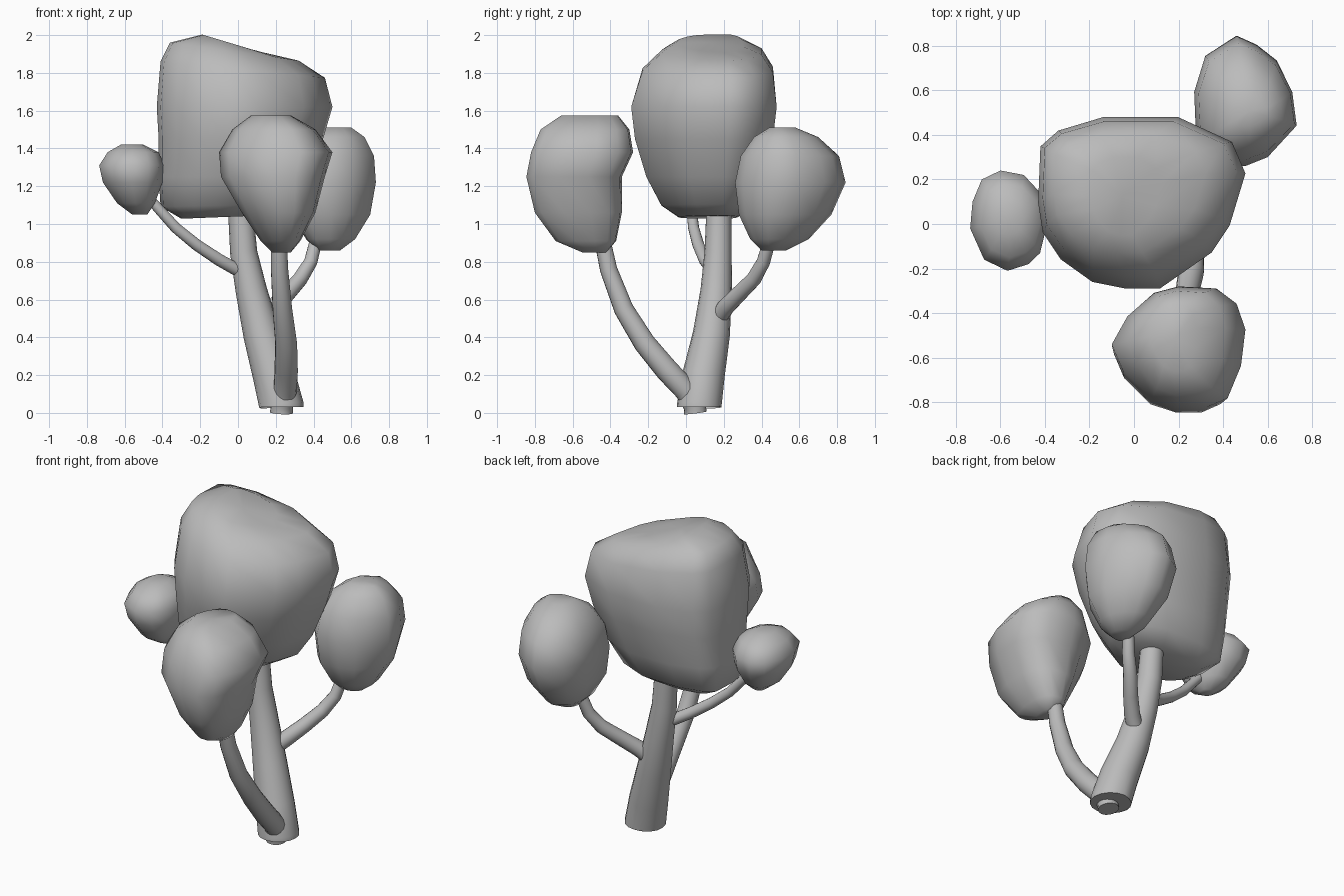
import bpy, bmesh, math
from mathutils import Vector

cube = bpy.data.objects.get("Cube")
if cube:
    bpy.data.objects.remove(cube, do_unlink=True)

# One plain grey for the whole tree
grey = bpy.data.materials.new("plain_grey")
grey.use_nodes = True
colour = (0.5, 0.5, 0.5, 1)
grey.diffuse_color = colour
grey.node_tree.nodes["Principled BSDF"].inputs["Base Color"].default_value = colour


def finish(obj, angle):
    """Give the part its material and smooth shading."""
    obj.data.materials.clear()
    obj.data.materials.append(grey)
    bpy.ops.object.select_all(action="DESELECT")
    obj.select_set(True)
    bpy.context.view_layer.objects.active = obj
    bpy.ops.object.shade_smooth_by_angle(angle=math.radians(angle))


def foliage(name, outline, levels):
    """Loft a plan outline through levels of (z, tilt, x0, x1, y0, y1)."""
    xs, ys = zip(*outline)
    unit = [((x - min(xs)) / (max(xs) - min(xs)), (y - min(ys)) / (max(ys) - min(ys)))
            for x, y in outline]
    bm = bmesh.new()
    rings = []
    for z, tilt, x0, x1, y0, y1 in levels:
        ring = []
        for u, v in unit:
            x, y = x0 + u * (x1 - x0), y0 + v * (y1 - y0)
            ring.append(bm.verts.new((x, y, z + tilt * x)))
        rings.append(ring)
    n = len(outline)
    for low, high in zip(rings, rings[1:]):
        for i in range(n):
            j = (i + 1) % n
            bm.faces.new((low[i], low[j], high[j], high[i]))
    # close both ends with fans
    for ring in (rings[0], rings[-1]):
        centre = bm.verts.new(sum((v.co for v in ring), Vector()) / n)
        for i in range(n):
            bm.faces.new((ring[i], ring[(i + 1) % n], centre))
    bmesh.ops.recalc_face_normals(bm, faces=bm.faces)
    mesh = bpy.data.meshes.new(name)
    bm.to_mesh(mesh)
    bm.free()
    obj = bpy.data.objects.new(name, mesh)
    bpy.context.collection.objects.link(obj)
    finish(obj, 80)


def limb(name, points):
    """Tapered, capped tube through (x, y, z, radius) points."""
    curve = bpy.data.curves.new(name, "CURVE")
    curve.dimensions = "3D"
    curve.bevel_depth = 1
    curve.bevel_resolution = 6
    curve.use_fill_caps = True
    spline = curve.splines.new("POLY")
    spline.points.add(len(points) - 1)
    for point, (x, y, z, radius) in zip(spline.points, points):
        point.co = (x, y, z, 1)
        point.radius = radius
    obj = bpy.data.objects.new(name, curve)
    bpy.context.collection.objects.link(obj)
    bpy.ops.object.select_all(action="DESELECT")
    obj.select_set(True)
    bpy.context.view_layer.objects.active = obj
    bpy.ops.object.convert(target="MESH")
    finish(bpy.context.object, 50)


# Trunk and branches
limb("trunk", [(.23, .07, .03, .118), (.23, .07, .04, .118), (.19, .093, .2, .112),
               (.125, .135, .42, .098), (.07, .16, .65, .083), (.03, .17, .85, .072),
               (.01, .175, 1.12, .065)])
limb("front_branch", [(.23, .05, 0, .06), (.232, .045, .04, .06), (.25, 0, .12, .062),
                      (.255, -.1, .225, .062), (.255, -.22, .37, .058),
                      (.235, -.33, .55, .052), (.22, -.41, .76, .046),
                      (.215, -.45, .95, .042)])
limb("back_branch", [(.13, .17, .5, .045), (.19, .21, .56, .046), (.26, .28, .63, .043),
                     (.33, .36, .71, .04), (.385, .41, .8, .036), (.42, .45, .94, .033)])
limb("side_branch", [(-.01, .14, .76, .034), (-.1, .1, .81, .033), (-.22, .065, .89, .031),
                     (-.33, .04, .98, .029), (-.42, .03, 1.08, .027), (-.49, .03, 1.16, .025)])

# Main crown, sloping down towards +x at the top
foliage("main_crown",
        [(-.41, .35), (-.33, .42), (-.13, .48), (.2, .48), (.44, .37), (.5, .23), (.43, 0),
         (.35, -.12), (.12, -.28), (-.03, -.28), (-.18, -.25), (-.32, -.15), (-.4, -.03),
         (-.42, .1)],
        [(1.04, .04, -.3, .16, -.04, .27), (1.1, .02, -.41, .27, -.13, .36),
         (1.25, 0, -.42, .37, -.21, .41), (1.45, 0, -.42, .45, -.27, .46),
         (1.62, 0, -.43, .5, -.29, .48), (1.82, -.1, -.41, .46, -.23, .46),
         (1.91, -.14, -.36, .32, -.13, .4), (1.946, -.3, -.19, .12, -.05, .3)])

# Front cluster
foliage("front_cluster",
        [(-.1, -.55), (-.03, -.42), (.09, -.31), (.2, -.28), (.37, -.29), (.46, -.36),
         (.5, -.48), (.48, -.65), (.42, -.8), (.33, -.84), (.2, -.84), (.08, -.8), (-.05, -.67)],
        [(.85, 0, .18, .28, -.55, -.42), (.91, 0, .12, .33, -.69, -.37),
         (1.06, 0, .02, .41, -.8, -.34), (1.25, 0, -.09, .46, -.845, -.34),
         (1.38, 0, -.1, .5, -.82, -.28), (1.5, 0, -.03, .41, -.77, -.3),
         (1.575, 0, .07, .28, -.66, -.36)])

# Back cluster
foliage("back_cluster",
        [(.46, .85), (.55, .81), (.64, .74), (.71, .6), (.73, .45), (.6, .31), (.5, .27),
         (.36, .27), (.28, .36), (.27, .6), (.32, .76)],
        [(.86, 0, .42, .54, .4, .53), (.92, 0, .36, .62, .34, .65),
         (1.05, 0, .29, .7, .28, .77), (1.22, 0, .27, .73, .26, .845),
         (1.36, 0, .29, .72, .29, .81), (1.46, 0, .36, .67, .36, .7),
         (1.51, 0, .44, .6, .44, .58)])

# Small side cluster
foliage("side_cluster",
        [(-.57, -.21), (-.67, -.16), (-.73, -.02), (-.72, .1), (-.68, .2), (-.6, .24),
         (-.5, .22), (-.42, .13), (-.4, 0), (-.43, -.13), (-.48, -.18)],
        [(1.05, 0, -.56, -.48, -.02, .06), (1.11, 0, -.64, -.44, -.12, .14),
         (1.22, 0, -.715, -.4, -.19, .22), (1.31, 0, -.735, -.39, -.21, .24),
         (1.38, 0, -.69, -.42, -.15, .18), (1.42, 0, -.62, -.5, -.05, .09)])
